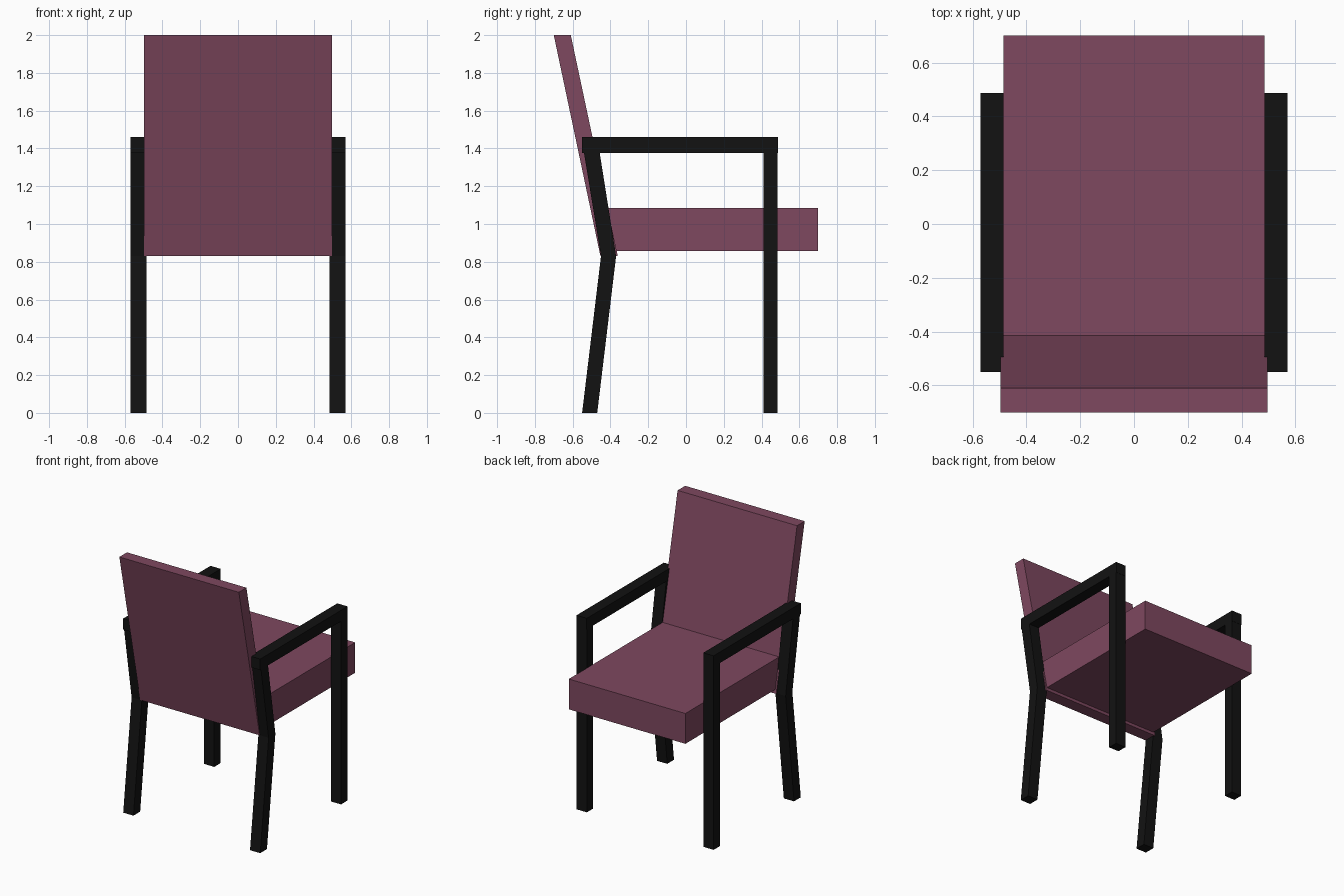
import bpy

if "Cube" in bpy.data.objects:
    bpy.data.objects.remove(bpy.data.objects["Cube"])


def material(name, color):
    mat = bpy.data.materials.new(name)
    mat.diffuse_color = color
    mat.use_nodes = True
    mat.node_tree.nodes["Principled BSDF"].inputs["Base Color"].default_value = mat.diffuse_color
    return mat


BLACK = material("black_frame", (0.006, 0.006, 0.006, 1))
FABRIC = material("plum_fabric", (0.21, 0.065, 0.115, 1))


def extrude_profile(name, profile, x0, x1, mat):
    """Extrude a counter-clockwise (y, z) profile from x0 to x1."""
    n = len(profile)
    verts = [(x, y, z) for x in (x0, x1) for y, z in profile]
    faces = [tuple(reversed(range(n))), tuple(range(n, 2 * n))]
    faces += [(i, (i + 1) % n, n + (i + 1) % n, n + i) for i in range(n)]
    mesh = bpy.data.meshes.new(name)
    mesh.from_pydata(verts, [], faces)
    mesh.materials.append(mat)
    obj = bpy.data.objects.new(name, mesh)
    bpy.context.collection.objects.link(obj)
    return obj


def frame_pair(name, profile):
    """Frame part on the right side, mirrored to the left."""
    obj = extrude_profile(name, profile, 0.485, 0.57, BLACK)
    obj.modifiers.new("mirror", 'MIRROR').use_axis = (True, False, False)


# Upholstery: seat with sloped rear, reclined backrest
extrude_profile("seat", [(-0.367, 0.857), (0.70, 0.857), (0.70, 1.085), (-0.415, 1.085)],
                -0.485, 0.485, FABRIC)
extrude_profile("backrest", [(-0.453, 0.83), (-0.361, 0.83), (-0.61, 2.0), (-0.70, 2.0)],
                -0.497, 0.497, FABRIC)

# Frame: armrests, straight front legs, bent rear legs
frame_pair("armrest", [(-0.55, 1.377), (0.487, 1.377), (0.487, 1.46), (-0.55, 1.46)])
frame_pair("front_leg", [(0.41, 0), (0.485, 0), (0.485, 1.377), (0.41, 1.377)])
frame_pair("rear_leg", [(-0.55, 0), (-0.47, 0), (-0.37, 0.83), (-0.457, 1.377),
                        (-0.54, 1.377), (-0.45, 0.83)])
